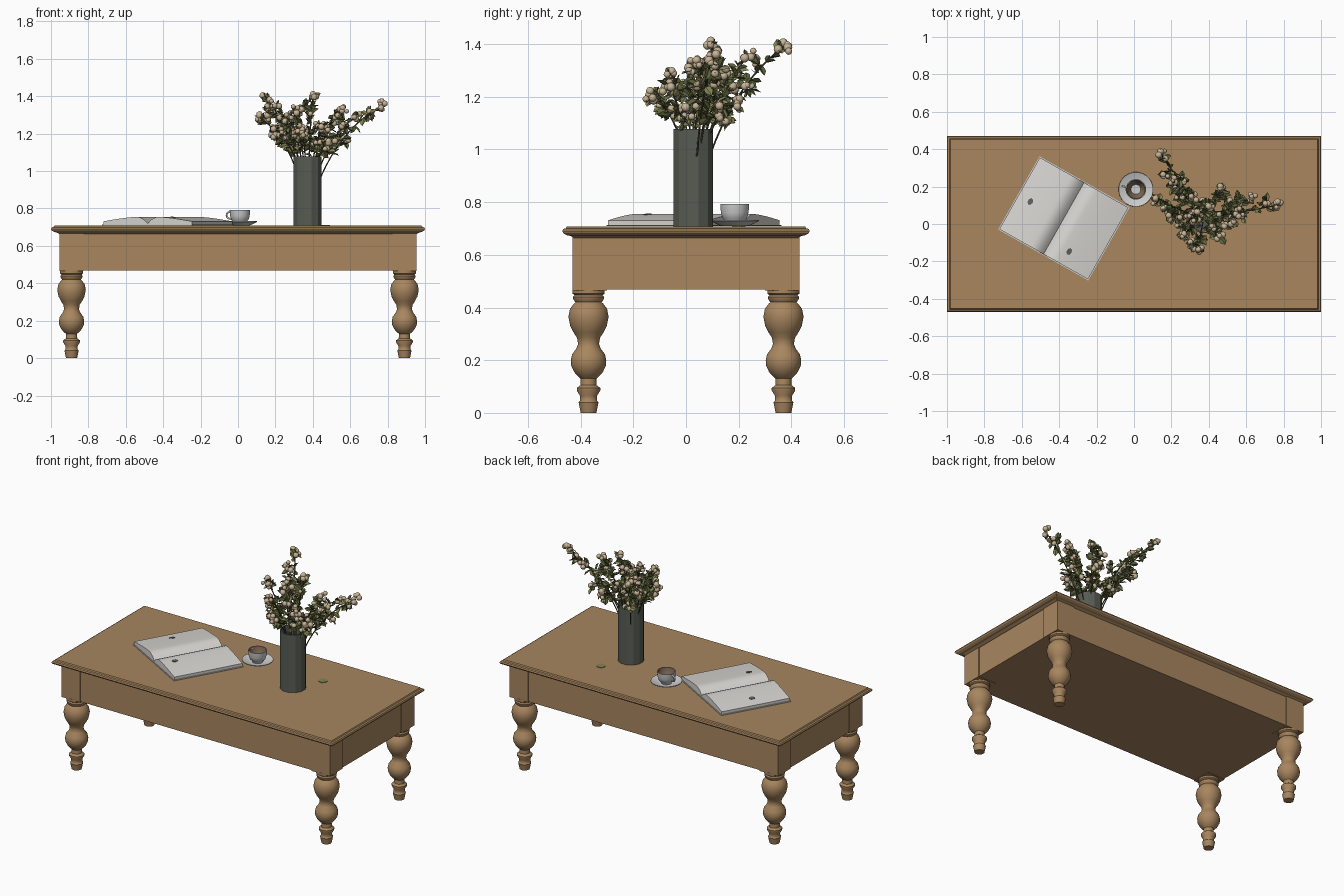
import bpy, bmesh, math, random
from mathutils import Vector, Matrix

random.seed(7)
cube = bpy.data.objects.get("Cube")
if cube:
    bpy.data.objects.remove(cube)


def material(name, *srgb):
    mat = bpy.data.materials.new(name)
    mat.use_nodes = True
    col = [((c / 255 + 0.055) / 1.055) ** 2.4 for c in srgb] + [1]
    mat.diffuse_color = col
    mat.node_tree.nodes["Principled BSDF"].inputs["Base Color"].default_value = col
    return mat


wood = material("warm wood", 168, 134, 95)
slate = material("grey green glaze", 88, 92, 84)
china = material("white china", 205, 205, 205)
paper = material("paper", 216, 214, 210)
coffee = material("brown cup lining", 128, 106, 84)
leaf_dark = material("dark olive leaf", 94, 99, 60)
leaf_light = material("light olive leaf", 130, 133, 82)
berry = material("cream berry", 200, 180, 150)
bark = material("stem brown", 82, 74, 52)
ink = material("grey ink", 95, 95, 92)


def finish(name, bm, mats, smooth=None):
    bmesh.ops.recalc_face_normals(bm, faces=bm.faces)
    mesh = bpy.data.meshes.new(name)
    bm.to_mesh(mesh)
    bm.free()
    for m in mats:
        mesh.materials.append(m)
    obj = bpy.data.objects.new(name, mesh)
    bpy.context.collection.objects.link(obj)
    if smooth:
        bpy.ops.object.select_all(action="DESELECT")
        obj.select_set(True)
        bpy.context.view_layer.objects.active = obj
        bpy.ops.object.shade_smooth_by_angle(angle=math.radians(smooth))
    return obj


def box(name, lo, hi, mat):
    bm = bmesh.new()
    bmesh.ops.create_cube(bm, size=1)
    lo, hi = Vector(lo), Vector(hi)
    for v in bm.verts:
        v.co = (lo + hi) / 2 + v.co * (hi - lo)
    return finish(name, bm, [mat])


def rings(bm, loops):
    """Skin a stack of vertex loops and cap both ends."""
    loops = [[bm.verts.new(p) for p in loop] for loop in loops]
    n = len(loops[0])
    for a, b in zip(loops, loops[1:]):
        for i in range(n):
            bm.faces.new((a[i], a[(i + 1) % n], b[(i + 1) % n], b[i]))
    bm.faces.new(loops[0])
    bm.faces.new(loops[-1])


def lathe(name, profile, centre, mats, segs=24, smooth=40):
    bm = bmesh.new()
    turn = [math.tau * (i + 0.5) / segs for i in range(segs)]
    rings(bm, [[(centre[0] + r * math.cos(a), centre[1] + r * math.sin(a), z) for a in turn]
               for r, z in profile])
    return finish(name, bm, mats, smooth)


def tube(bm, points, radius, segs=5):
    loops = []
    for i, p in enumerate(points):
        d = (points[min(i + 1, len(points) - 1)] - points[max(i - 1, 0)]).normalized()
        q = d.to_track_quat("Z", "Y")
        loops.append([p + q @ Vector((radius * math.cos(math.tau * k / segs),
                                      radius * math.sin(math.tau * k / segs), 0)) for k in range(segs)])
    rings(bm, loops)


# Table top with a moulded edge
bm = bmesh.new()
edge = [(0.045, 0.664), (0.03, 0.672), (0.018, 0.674), (0.004, 0.682), (0, 0.69),
        (0.004, 0.698), (0.014, 0.701), (0.018, 0.708)]
rings(bm, [[(sx * (1 - e), sy * (0.47 - e), z) for sx, sy in ((1, 1), (-1, 1), (-1, -1), (1, -1))]
           for e, z in edge])
finish("table_top", bm, [wood])

# Apron, corner blocks and turned legs
box("apron", (-0.95, -0.425, 0.468), (0.95, 0.425, 0.67), wood)
leg = [(0.03, 0), (0.038, 0.04), (0.033, 0.046), (0.033, 0.065), (0.045, 0.085), (0.045, 0.095),
       (0.031, 0.105), (0.03, 0.13), (0.042, 0.14), (0.055, 0.155), (0.066, 0.178), (0.068, 0.2),
       (0.063, 0.222), (0.046, 0.245), (0.04, 0.262), (0.044, 0.285), (0.057, 0.305), (0.07, 0.33),
       (0.077, 0.365), (0.071, 0.395), (0.056, 0.415), (0.05, 0.42), (0.058, 0.43), (0.06, 0.44),
       (0.054, 0.447), (0.062, 0.453), (0.062, 0.47)]
for sx, side in ((1, "left"), (-1, "right")):
    for sy, end in ((-1, "front"), (1, "back")):
        xs, ys = sorted((sx * 0.825, sx * 0.955)), sorted((sy * 0.3, sy * 0.43))
        box(f"{end}_{side}_corner", (xs[0], ys[0], 0.465), (xs[1], ys[1], 0.67), wood)
        lathe(f"{end}_{side}_leg", leg, (sx * 0.89, sy * 0.37), [wood])

# Vase
lathe("vase", [(0.078, 0.708), (0.078, 1.078), (0.07, 1.078), (0.07, 0.73)],
      (0.372, 0.028), [slate], segs=12, smooth=20)

# Cup, saucer and handle
cup_at = (0.01, 0.185)
lathe("saucer", [(0.05, 0.709), (0.06, 0.712), (0.093, 0.728), (0.092, 0.732), (0.055, 0.718), (0.04, 0.716)],
      cup_at, [china])
cup = lathe("cup", [(0.03, 0.716), (0.032, 0.724), (0.046, 0.738), (0.053, 0.76), (0.055, 0.793),
                    (0.05, 0.793), (0.047, 0.76), (0.026, 0.732)], cup_at, [china, coffee])
for f in cup.data.polygons:
    off = Vector((f.center.x - cup_at[0], f.center.y - cup_at[1], 0))
    if off.length > 0.02 and f.normal.dot(off) < 0 and f.center.z > 0.73:
        f.material_index = 1
bm = bmesh.new()
out = Vector((-0.97, 0.24, 0))
hub = Vector((*cup_at, 0.764)) + out * 0.048
tube(bm, [hub + out * 0.026 * math.sin(t) + Vector((0, 0, 0.02 * math.cos(t)))
          for t in [math.pi * i / 8 for i in range(9)]], 0.005, 8)
finish("cup_handle", bm, [china], 50)

# Open book: arched pages over thin covers
place = Matrix.Translation((-0.375, 0.03, 0.709)) @ Matrix.Rotation(math.radians(-29.5), 4, "Z")


def page_height(x):
    t = abs(x) / 0.272
    return 0.01 + 0.036 * min(1, t / 0.2) ** 0.6 * (1 - max(0, t - 0.25) ** 1.4)


xs = [0.272 * i / 14 for i in range(-14, 15)]
bm = bmesh.new()
outline = [(x, page_height(x)) for x in xs] + [(0.272, 0.004), (-0.272, 0.004)]
rings(bm, [[place @ Vector((x, y, z)) for x, z in outline] for y in (-0.22, 0.22)])
finish("book_pages", bm, [paper], 35)
bm = bmesh.new()
rings(bm, [[place @ Vector((x, y, z)) for x, y in ((-0.277, -0.225), (0.277, -0.225), (0.277, 0.225), (-0.277, 0.225))]
           for z in (0, 0.004)])
finish("book_cover", bm, [china])
bm = bmesh.new()
for x, y in ((-0.2, -0.01), (0.112, -0.14)):
    spot = [(x + 0.014 * math.cos(a), y + 0.02 * math.sin(a)) for a in [math.tau * k / 7 for k in range(7)]]
    rings(bm, [[place @ Vector((u, v, page_height(u) + h)) for u, v in spot] for h in (0.001, 0.003)])
finish("page_pictures", bm, [ink])

# Fallen leaves on the table top
lathe("fallen_leaf", [(0.028, 0.708), (0.028, 0.711)], (0.465, 0.2), [leaf_light], segs=8)

# Flowering branches
stems, leaves, berries = bmesh.new(), bmesh.new(), bmesh.new()


def jitter(s):
    return Vector([random.uniform(-s, s) for _ in range(3)])


def add_leaf(base, direction, size):
    q = direction.to_track_quat("X", "Z") @ Matrix.Rotation(random.uniform(-1.2, 1.2), 3, "X").to_quaternion()
    spine = [leaves.verts.new(base + q @ Vector((t * size, 0, -0.1 * t * size))) for t in (0, 0.35, 0.72, 1)]
    shade = 0 if random.random() < 0.65 else 1
    for s in (-1, 1):
        rim = [leaves.verts.new(base + q @ Vector((t * size, s * w * size, 0.06 * size)))
               for t, w in ((0.3, 0.28), (0.7, 0.27))]
        for quad in ((spine[0], spine[1], rim[0]), (spine[1], spine[2], rim[1], rim[0]), (spine[2], spine[3], rim[1])):
            leaves.faces.new(quad).material_index = shade


def add_berries(at, count, spread):
    for _ in range(count):
        bmesh.ops.create_icosphere(berries, subdivisions=2, radius=random.uniform(0.012, 0.018),
                                   matrix=Matrix.Translation(at + jitter(spread)))


def branch(start, bend, tip, radius, count):
    path = [start.lerp(bend, t).lerp(bend.lerp(tip, t), t) for t in [i / 10 for i in range(11)]]
    tube(stems, path, radius)
    for _ in range(count):
        t = random.uniform(0.3, 1) * 10
        i = min(int(t), 9)
        p = path[i].lerp(path[i + 1], t - i)
        if p.z > 1.09:
            d = (jitter(1) + (path[i + 1] - path[i]).normalized() * 0.5).normalized()
            add_leaf(p, d, random.uniform(0.035, 0.056))
    return path


tips = [(0.77, 0.1, 1.35), (0.64, 0.14, 1.3), (0.15, 0.37, 1.39), (0.2, 0.24, 1.36), (0.11, 0.13, 1.29),
        (0.2, 0.05, 1.2), (0.34, -0.13, 1.2), (0.46, -0.07, 1.24), (0.47, 0.19, 1.17), (0.56, 0.06, 1.33),
        (0.4, 0.1, 1.39), (0.3, 0.03, 1.33), (0.27, -0.05, 1.28), (0.5, 0.0, 1.14), (0.24, 0.16, 1.22)]
mouth = Vector((0.372, 0.028, 1.06))
for tip in map(Vector, tips):
    root = mouth + Vector(((tip.x - mouth.x) * 0.12, (tip.y - mouth.y) * 0.12, -0.15))
    bend = mouth.lerp(tip, 0.4) + Vector((0, 0, 0.04))
    path = branch(root, bend, tip, 0.0035, 24)
    add_berries(tip, 6, 0.022)
    # Side twigs
    for i in (6, 8):
        end = path[i] + jitter(0.05) + Vector((0, 0, 0.02))
        end.z = max(end.z, 1.11)
        branch(path[i], path[i].lerp(end, 0.5) + jitter(0.01), end, 0.002, 9)
        add_berries(end, 3, 0.018)
finish("stems", stems, [bark])
finish("leaves", leaves, [leaf_dark, leaf_light])
finish("berries", berries, [berry], 60)
